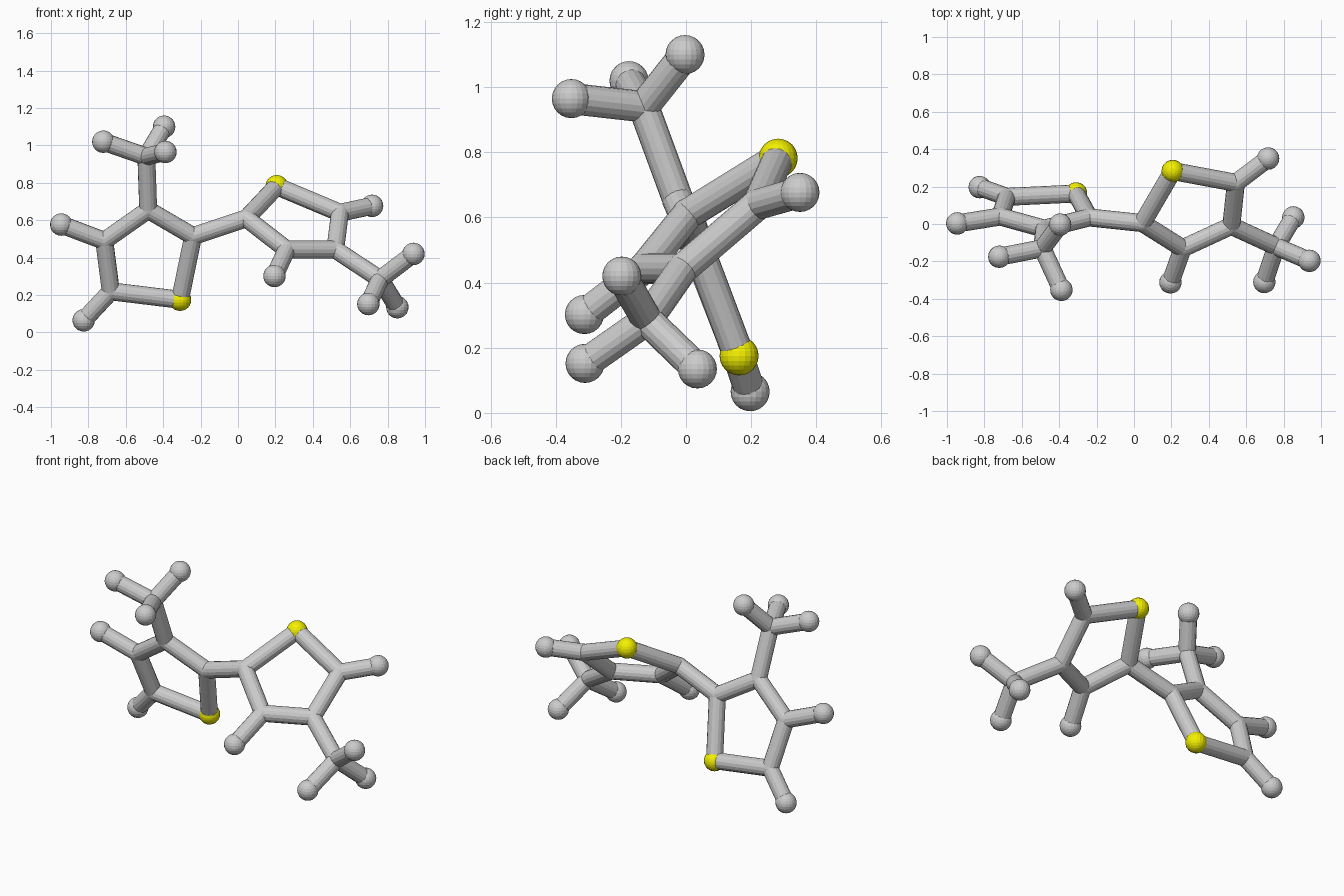
import bpy
from mathutils import Vector

if "Cube" in bpy.data.objects:
    bpy.data.objects.remove(bpy.data.objects["Cube"])

BALL_R, JOINT_R, STICK_R = 0.06, 0.049, 0.048

yellow = bpy.data.materials.new("yellow")
yellow.diffuse_color = (0.9, 0.88, 0.0, 1)
yellow.use_nodes = True
yellow.node_tree.nodes["Principled BSDF"].inputs["Base Color"].default_value = yellow.diffuse_color

# Each ring: joints (position) and the tips hanging off them
left = {
    "link": (-0.24, 0.035, 0.515), "sulfur": (-0.31, 0.163, 0.175),
    "far": (-0.68, 0.145, 0.22), "mid": (-0.715, 0.04, 0.49),
    "branch": (-0.48, -0.025, 0.655), "methyl": (-0.49, -0.13, 0.94),
    "far_tip": (-0.825, 0.197, 0.065), "mid_tip": (-0.945, 0.003, 0.577),
    "methyl_tip_a": (-0.72, -0.175, 1.02), "methyl_tip_b": (-0.395, -0.003, 1.10),
    "methyl_tip_c": (-0.388, -0.352, 0.965),
}
right = {
    "link": (0.045, 0.005, 0.61), "sulfur": (0.207, 0.283, 0.782),
    "far": (0.545, 0.22, 0.64), "branch": (0.52, -0.01, 0.443),
    "mid": (0.26, -0.13, 0.443), "methyl": (0.76, -0.12, 0.285),
    "far_tip": (0.717, 0.35, 0.677), "mid_tip": (0.195, -0.312, 0.302),
    "methyl_tip_a": (0.938, -0.197, 0.42), "methyl_tip_b": (0.697, -0.31, 0.152),
    "methyl_tip_c": (0.852, 0.035, 0.135),
}
spokes = [("branch", "methyl"), ("far", "far_tip"), ("mid", "mid_tip")] + \
         [("methyl", "methyl_tip_" + k) for k in "abc"]


def ball(name, pos, r):
    bpy.ops.mesh.primitive_uv_sphere_add(segments=20, ring_count=12, radius=r, location=pos)
    ob = bpy.context.object
    ob.name = name
    return ob


def stick(name, a, b):
    a, b = Vector(a), Vector(b)
    d = b - a
    bpy.ops.mesh.primitive_cylinder_add(vertices=16, radius=STICK_R, depth=d.length,
                                        location=(a + b) / 2)
    ob = bpy.context.object
    ob.name = name
    ob.rotation_euler = d.to_track_quat('Z', 'Y').to_euler()


def unit(side, atoms, ring):
    # balls at tips and sulfur, small rounded joints elsewhere
    for key, pos in atoms.items():
        big = "tip" in key or key == "sulfur"
        ob = ball(f"{side}_{key}_{'ball' if big else 'joint'}", pos, BALL_R if big else JOINT_R)
        if key == "sulfur":
            ob.data.materials.append(yellow)
    # ring sticks and outer sticks
    for a, b in list(zip(ring, ring[1:] + ring[:1])) + spokes:
        stick(f"{side}_{a}_to_{b}_stick", atoms[a], atoms[b])


unit("left", left, ["link", "sulfur", "far", "mid", "branch"])
unit("right", right, ["link", "sulfur", "far", "branch", "mid"])

# stick joining the two rings
stick("ring_link_stick", left["link"], right["link"])
